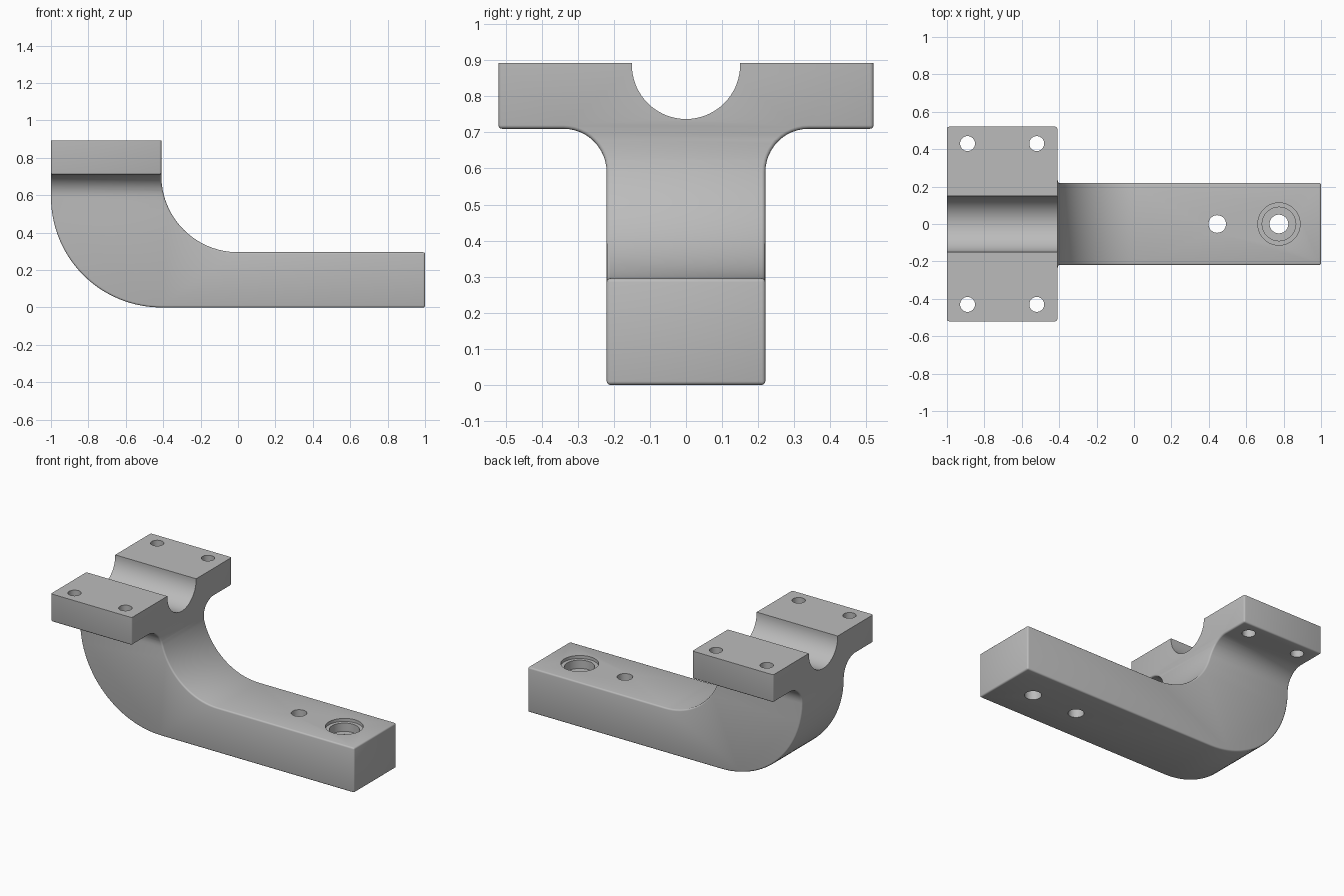
import bpy, bmesh
from math import sin, cos, radians, pi
from mathutils import Vector, Matrix

cube = bpy.data.objects.get("Cube")
if cube:
    bpy.data.objects.remove(cube, do_unlink=True)

TOP = 0.893      # height of the clamp faces
ARM = 0.295      # thickness of the arm
HALF = 0.22      # half width of the arm

grey = bpy.data.materials.new("machined_grey")
grey.use_nodes = True
grey.diffuse_color = (0.5, 0.5, 0.5, 1)
shader = next(n for n in grey.node_tree.nodes if n.type == 'BSDF_PRINCIPLED')
shader.inputs["Base Color"].default_value = (0.5, 0.5, 0.5, 1)
shader.inputs["Roughness"].default_value = 0.6


def arc(cx, cy, r, start, end, steps):
    angles = [radians(start + (end - start) * i / steps) for i in range(steps + 1)]
    return [(cx + r * cos(a), cy + r * sin(a)) for a in angles]


def new_object(name, bm):
    bmesh.ops.recalc_face_normals(bm, faces=bm.faces)
    mesh = bpy.data.meshes.new(name)
    bm.to_mesh(mesh)
    bm.free()
    mesh.materials.append(grey)
    obj = bpy.data.objects.new(name, mesh)
    bpy.context.collection.objects.link(obj)
    return obj


def extrude_profile(name, points, axis, reach):
    """Extrude a profile symmetrically along x or y."""
    bm = bmesh.new()
    place = (lambda u, v: (u, -reach, v)) if axis == 'Y' else (lambda u, v: (-reach, u, v))
    face = bm.faces.new([bm.verts.new(place(u, v)) for u, v in points])
    moved = bmesh.ops.extrude_face_region(bm, geom=[face])["geom"]
    shift = Vector((0, 2 * reach, 0) if axis == 'Y' else (2 * reach, 0, 0))
    bmesh.ops.translate(bm, vec=shift, verts=[e for e in moved if isinstance(e, bmesh.types.BMVert)])
    return new_object(name, bm)


def combine(target, tool, operation):
    mod = target.modifiers.new(operation.lower(), 'BOOLEAN')
    mod.operation, mod.object, mod.solver = operation, tool, 'EXACT'
    bpy.context.view_layer.objects.active = target
    bpy.ops.object.modifier_apply(modifier=mod.name)
    bpy.data.objects.remove(tool, do_unlink=True)


def drill(target, x, y, radius, low, high):
    bm = bmesh.new()
    bmesh.ops.create_cone(bm, cap_ends=True, segments=40, radius1=radius, radius2=radius,
                          depth=high - low,
                          matrix=Matrix.Translation((x, y, (low + high) / 2)))
    combine(target, new_object("drill", bm), 'DIFFERENCE')


# Curved arm seen from the side
side = [(-1, 1)] + arc(-0.41, 0.59, 0.59, 180, 270, 28)
side += [(1, 0), (1, ARM)] + arc(0, 0.705, 0.41, 270, 180, 24) + [(-0.41, 1)]
bracket = extrude_profile("clamp_bracket", side, 'Y', 0.7)

# T outline with filleted flanges and a half-round saddle
right = [(HALF, -0.2)] + arc(0.34, 0.59, 0.12, 180, 90, 12) + [(0.52, 0.71), (0.52, TOP)]
saddle = [(0.15, TOP)] + arc(0, 0.887, 0.15, 0, -180, 36) + [(-0.15, TOP)]
outline = right + saddle + [(-y, z) for y, z in reversed(right)]
combine(bracket, extrude_profile("outline", outline, 'X', 1.2), 'INTERSECT')

# Softened outer edges, leaving the clamp faces and saddle crisp
bm = bmesh.new()
bm.from_mesh(bracket.data)
bmesh.ops.remove_doubles(bm, verts=bm.verts, dist=0.002)


def is_soft(edge):
    in_saddle = all(abs(v.co.y) < 0.16 and v.co.z > 0.72 for v in edge.verts)
    on_top = all(v.co.z > TOP - 0.001 for v in edge.verts)
    return edge.calc_face_angle(0) > radians(40) and not in_saddle and not on_top


bmesh.ops.bevel(bm, geom=[e for e in bm.edges if is_soft(e)], offset=0.01, segments=3,
                profile=0.5, affect='EDGES', clamp_overlap=False)
bm.to_mesh(bracket.data)
bm.free()

# Bolt holes through the flanges
for x in (-0.89, -0.52):
    for y in (-0.43, 0.43):
        drill(bracket, x, y, 0.04, 0.5, 1)

# Plain hole and stepped counterbored hole in the arm
drill(bracket, 0.445, 0, 0.047, -0.1, 0.5)
drill(bracket, 0.775, 0, 0.05, -0.1, 0.5)
drill(bracket, 0.775, 0, 0.09, ARM - 0.075, 0.5)
drill(bracket, 0.775, 0, 0.113, ARM - 0.02, 0.5)

bpy.ops.object.select_all(action='DESELECT')
bracket.select_set(True)
bpy.context.view_layer.objects.active = bracket
bpy.ops.object.shade_smooth_by_angle(angle=radians(35))
